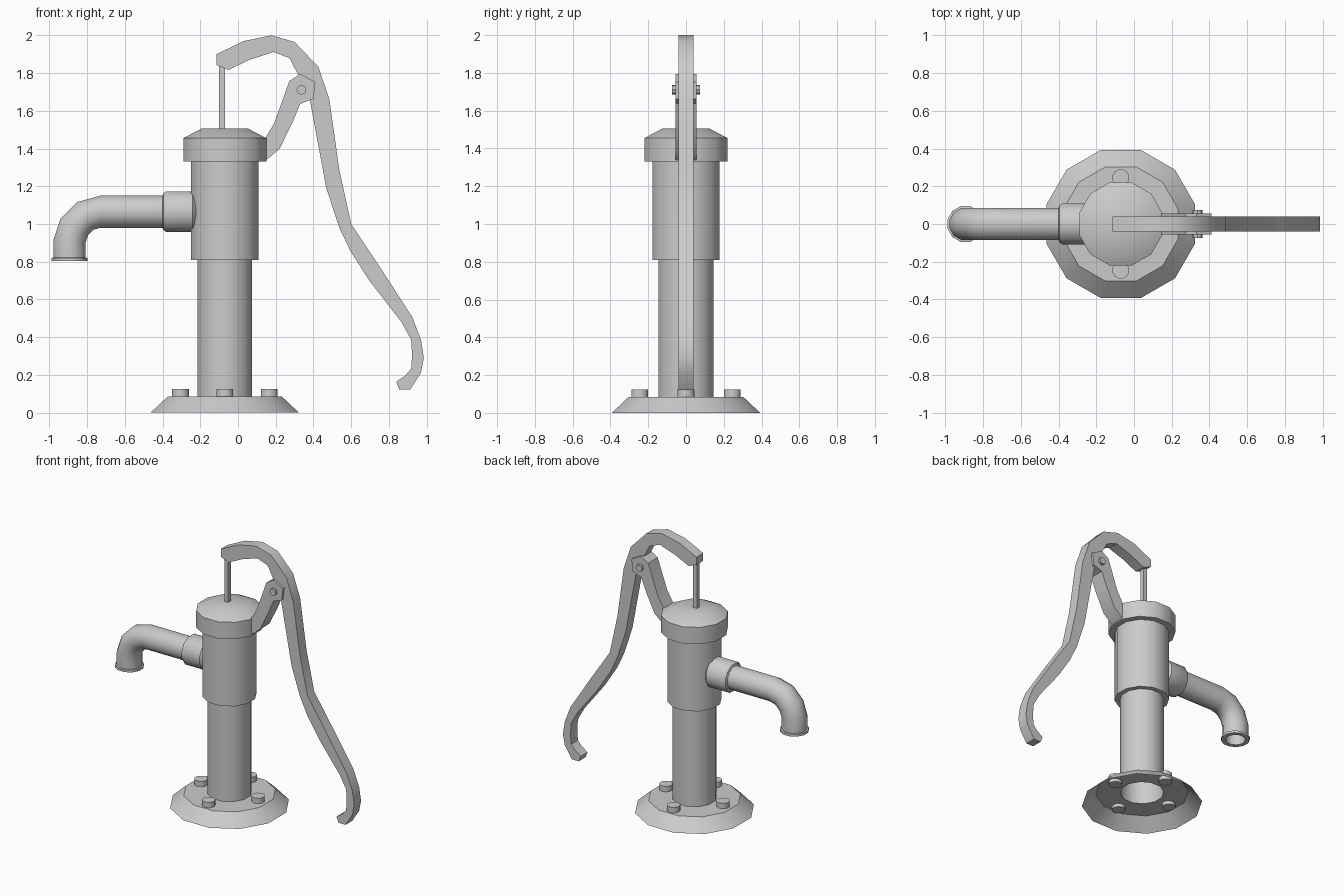
import bpy, bmesh, math
from mathutils import Vector

if "Cube" in bpy.data.objects:
    bpy.data.objects.remove(bpy.data.objects["Cube"])

AX = -0.07                      # x of the pump body axis
SIDES = 12
FLAT = 1 / math.cos(math.pi / SIDES)   # apothem to corner radius


def finish(name, bm):
    bmesh.ops.recalc_face_normals(bm, faces=bm.faces)
    mesh = bpy.data.meshes.new(name)
    bm.to_mesh(mesh)
    bm.free()
    ob = bpy.data.objects.new(name, mesh)
    bpy.context.collection.objects.link(ob)
    bpy.ops.object.select_all(action='DESELECT')
    ob.select_set(True)
    bpy.context.view_layer.objects.active = ob
    bpy.ops.object.shade_smooth_by_angle(angle=math.radians(35))
    return ob


def sweep(name, rings, y=0, cap_start=False, cap_end=False):
    """Skin 12-sided rings given as (x, z, tangent angle, apothem)."""
    bm = bmesh.new()
    loops = []
    for x, z, deg, r in rings:
        a = math.radians(deg)
        side = Vector((-math.sin(a), 0, math.cos(a)))
        loop = []
        for i in range(SIDES):
            t = 2 * math.pi * (i + 0.5) / SIDES
            p = Vector((x, y, z)) + r * FLAT * (side * math.cos(t) + Vector((0, 1, 0)) * math.sin(t))
            loop.append(bm.verts.new(p))
        loops.append(loop)
    for a, b in zip(loops, loops[1:]):
        for i in range(SIDES):
            j = (i + 1) % SIDES
            bm.faces.new((a[i], a[j], b[j], b[i]))
    if cap_start:
        bm.faces.new(loops[0])
    if cap_end:
        bm.faces.new(loops[-1])
    return finish(name, bm)


def lathe(name, profile, x=AX, y=0, **caps):
    return sweep(name, [(x, z, 90, r) for r, z in profile], y, **caps)


def plate(name, outline, half):
    """Extrude an (x, z) outline between y = -half and +half."""
    bm = bmesh.new()
    front = [bm.verts.new((x, -half, z)) for x, z in outline]
    back = [bm.verts.new((x, half, z)) for x, z in outline]
    bm.faces.new(front)
    bm.faces.new(back)
    n = len(outline)
    for i in range(n):
        j = (i + 1) % n
        bm.faces.new((front[i], front[j], back[j], back[i]))
    return finish(name, bm)


# Hollow base flange and body
lathe("base_flange", [(0.393, 0), (0.303, 0.085), (0.143, 0.085)])
lathe("lower_column", [(0.145, 0.085), (0.145, 0.82)])
lathe("barrel", [(0.143, 0.81), (0.178, 0.81), (0.178, 1.34)])
lathe("cap", [(0.17, 1.33), (0.22, 1.33), (0.22, 1.455), (0.125, 1.505)], cap_end=True)

# Four base bolts
for i in range(4):
    a = i * math.pi / 2
    lathe(f"base_bolt_{i + 1}", [(0.044, 0.06), (0.044, 0.125)],
          AX + 0.235 * math.cos(a), 0.245 * math.sin(a), cap_start=True, cap_end=True)

# Spout: socket, bent pipe with lip and hollow bore
sweep("spout_socket", [(-0.40, 1.065, 0, 0.085), (-0.395, 1.065, 0, 0.098), (-0.38, 1.065, 0, 0.108),
                       (-0.24, 1.065, 0, 0.108), (-0.215, 1.065, 0, 0.08)], cap_end=True)
bend = [(-0.36, 1.065, 0), (-0.73, 1.065, 0), (-0.81, 1.043, 30), (-0.867, 0.985, 60),
        (-0.893, 0.91, 85), (-0.893, 0.822, 90)]
outer = [(x, z, a, 0.085) for x, z, a in bend]
lip = [(-0.893, z, 90, r) for r, z in ((0.095, 0.82), (0.095, 0.803), (0.065, 0.803))]
bore = [(x, z, a, 0.065) for x, z, a in reversed(bend)]
sweep("spout", outer + lip + bore, cap_end=True)

# Piston rod
plate("piston_rod", [(-0.1, 1.48), (-0.07, 1.48), (-0.07, 1.86), (-0.1, 1.86)], 0.015)

# Curved handle lever
plate("handle", [
    (-0.114, 1.90), (0.03, 1.97), (0.177, 2.0), (0.30, 1.965), (0.426, 1.833), (0.484, 1.663),
    (0.537, 1.287), (0.60, 1.0), (0.765, 0.752), (0.923, 0.508), (0.97, 0.387), (0.985, 0.29),
    (0.97, 0.212), (0.913, 0.122), (0.855, 0.122), (0.839, 0.164), (0.886, 0.196), (0.918, 0.233),
    (0.923, 0.302), (0.918, 0.387), (0.865, 0.482), (0.696, 0.70), (0.595, 0.858), (0.537, 0.98),
    (0.468, 1.19), (0.378, 1.674), (0.325, 1.78), (0.272, 1.88), (0.188, 1.912), (0.06, 1.87),
    (-0.05, 1.817), (-0.114, 1.843)], 0.04)

# Pivot bracket and pin
plate("pivot_bracket", [
    (0.272, 1.758), (0.33, 1.795), (0.41, 1.753), (0.40, 1.663), (0.33, 1.637), (0.288, 1.536),
    (0.22, 1.398), (0.145, 1.335), (0.10, 1.335), (0.10, 1.45), (0.145, 1.456), (0.193, 1.536)], 0.056)
plate("pivot_pin", [(0.336 + 0.026 * math.cos(i * math.pi / 4), 1.711 + 0.026 * math.sin(i * math.pi / 4))
                    for i in range(8)], 0.074)
